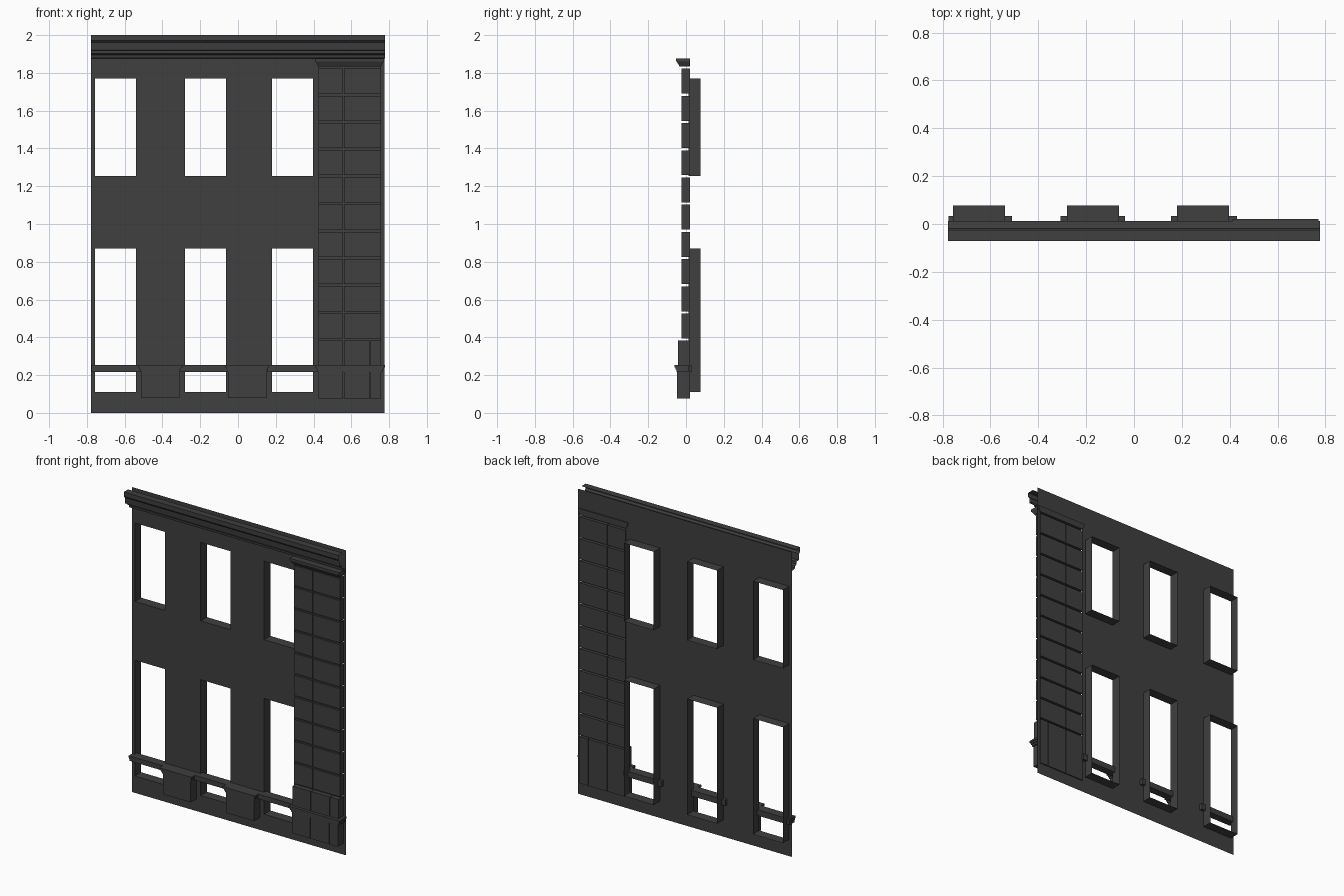
import bpy, bmesh

old = bpy.data.objects.get("Cube")
if old:
    bpy.data.objects.remove(old, do_unlink=True)

# One dark stone colour
stone = bpy.data.materials.new("dark_grey_stone")
stone.use_nodes = True
stone.diffuse_color = (0.05, 0.05, 0.05, 1)
stone.node_tree.nodes["Principled BSDF"].inputs["Base Color"].default_value = (0.05, 0.05, 0.05, 1)

WALL = 0.013
COLUMNS = [(-0.757, -0.54), (-0.28, -0.063), (0.18, 0.397)]
ROWS = [(0.11, 0.87), (1.255, 1.77)]
PIER = (0.425, 0.757)
PIER_Z = (0.08, 1.835)


def finish(name, bm):
    mesh = bpy.data.meshes.new(name)
    bm.to_mesh(mesh)
    bm.free()
    mesh.materials.append(stone)
    obj = bpy.data.objects.new(name, mesh)
    bpy.context.collection.objects.link(obj)
    return obj


def quad(bm, *points):
    bm.faces.new([bm.verts.new(p) for p in points])


def front_quad(bm, x0, x1, z0, z1, y):
    quad(bm, (x0, y, z0), (x1, y, z0), (x1, y, z1), (x0, y, z1))


def box(bm, x0, x1, y0, y1, z0, z1, flare=0):
    """Box whose top may flare out to the front and sides."""
    low = [(x0, y0), (x1, y0), (x1, y1), (x0, y1)]
    high = [(x0 - flare, y0 - flare), (x1 + flare, y0 - flare), (x1 + flare, y1), (x0 - flare, y1)]
    a = [bm.verts.new((x, y, z0)) for x, y in low]
    b = [bm.verts.new((x, y, z1)) for x, y in high]
    bm.faces.new(a[::-1])
    bm.faces.new(b)
    for i in range(4):
        j = (i + 1) % 4
        bm.faces.new((a[i], a[j], b[j], b[i]))


def inside(v, spans):
    return any(a < v < b for a, b in spans)


# Thin wall sheet with window openings and a cut-out behind the pier
bm = bmesh.new()
xs = sorted([-0.778, 0.775, *PIER] + [v for c in COLUMNS for v in c])
zs = sorted([0, 2, *PIER_Z] + [v for r in ROWS for v in r])
for x0, x1 in zip(xs, xs[1:]):
    for z0, z1 in zip(zs, zs[1:]):
        cx, cz = (x0 + x1) / 2, (z0 + z1) / 2
        window = inside(cx, COLUMNS) and inside(cz, ROWS)
        pier = inside(cx, [PIER]) and inside(cz, [PIER_Z])
        if not window and not pier:
            front_quad(bm, x0, x1, z0, z1, WALL)
bmesh.ops.remove_doubles(bm, verts=bm.verts, dist=0.0001)
finish("wall", bm)

# Window reveals running back from each opening
bm = bmesh.new()
for x0, x1 in COLUMNS:
    for z0, z1 in ROWS:
        ring = [(x0, z0), (x0, z1), (x1, z1), (x1, z0)]
        for i in range(4):
            (ax, az), (bx, bz) = ring[i], ring[(i + 1) % 4]
            quad(bm, (ax, WALL, az), (bx, WALL, bz), (bx, 0.078, bz), (ax, 0.078, az))
finish("window_reveals", bm)

# Corner pier: groove backing, stacked blocks, base and capital
bm = bmesh.new()
front_quad(bm, *PIER, *PIER_Z, -0.012)
finish("pier_groove_backing", bm)

bm = bmesh.new()
pitch = 0.1442
for i in range(10):
    z = 0.393 + i * pitch
    for x0, x1 in [(PIER[0], 0.557), (0.56, PIER[1])]:
        box(bm, x0, x1, -0.025, 0.02, z, z + pitch - 0.012)
finish("pier_blocks", bm)

bm = bmesh.new()
for x0, x1 in [(PIER[0], 0.557), (0.56, 0.695), (0.698, PIER[1])]:
    box(bm, x0, x1, -0.042, 0.02, 0.24, 0.382)
    box(bm, x0, x1, -0.047, 0.02, 0.075, 0.24)
finish("pier_base", bm)

bm = bmesh.new()
box(bm, *PIER, -0.035, 0.02, 1.835, 1.86, flare=0.014)
box(bm, PIER[0] - 0.014, PIER[1] + 0.014, -0.052, 0.02, 1.86, 1.876)
finish("pier_capital", bm)

# Pedestals between the lower windows
bm = bmesh.new()
PEDESTALS = [(-0.512, -0.31), (-0.053, 0.15)]
for x0, x1 in PEDESTALS:
    box(bm, x0, x1, -0.047, WALL, 0.08, 0.22)
finish("pedestals", bm)


# Moulded ledge: recessed over the windows, projecting over pedestals and pier
def ledge(bm, x0, x1, front, back, spread):
    for step, z0, z1 in [(0, 0.216, 0.229), (0.005, 0.229, 0.241), (0.011, 0.241, 0.254)]:
        s = step * spread
        box(bm, x0 - s, x1 + s, front - step, back, z0, z1)


bm = bmesh.new()
for x0, x1 in [(-0.775, -0.51), (-0.308, -0.038), (0.155, 0.43)]:
    ledge(bm, x0, x1, -0.016, 0.033, 0)
for x0, x1 in PEDESTALS:
    ledge(bm, x0 - 0.004, x1 + 0.004, -0.051, WALL, 1)
ledge(bm, PIER[0] - 0.004, PIER[1] + 0.009, -0.051, WALL, 1)
finish("ledge", bm)

# Cornice: open moulding profile swept across the top
profile = [(WALL, 1.876), (-0.018, 1.88), (-0.02, 1.895), (-0.035, 1.902), (-0.035, 1.918),
           (-0.058, 1.92), (-0.062, 1.96), (-0.072, 1.971), (-0.072, 2), (-0.028, 2)]
bm = bmesh.new()
for (ay, az), (by, bz) in zip(profile, profile[1:]):
    for x0, x1 in [(-0.778, 0), (0, 0.778)]:
        quad(bm, (x0, ay, az), (x1, ay, az), (x1, by, bz), (x0, by, bz))
bmesh.ops.remove_doubles(bm, verts=bm.verts, dist=0.0001)
finish("cornice", bm)
